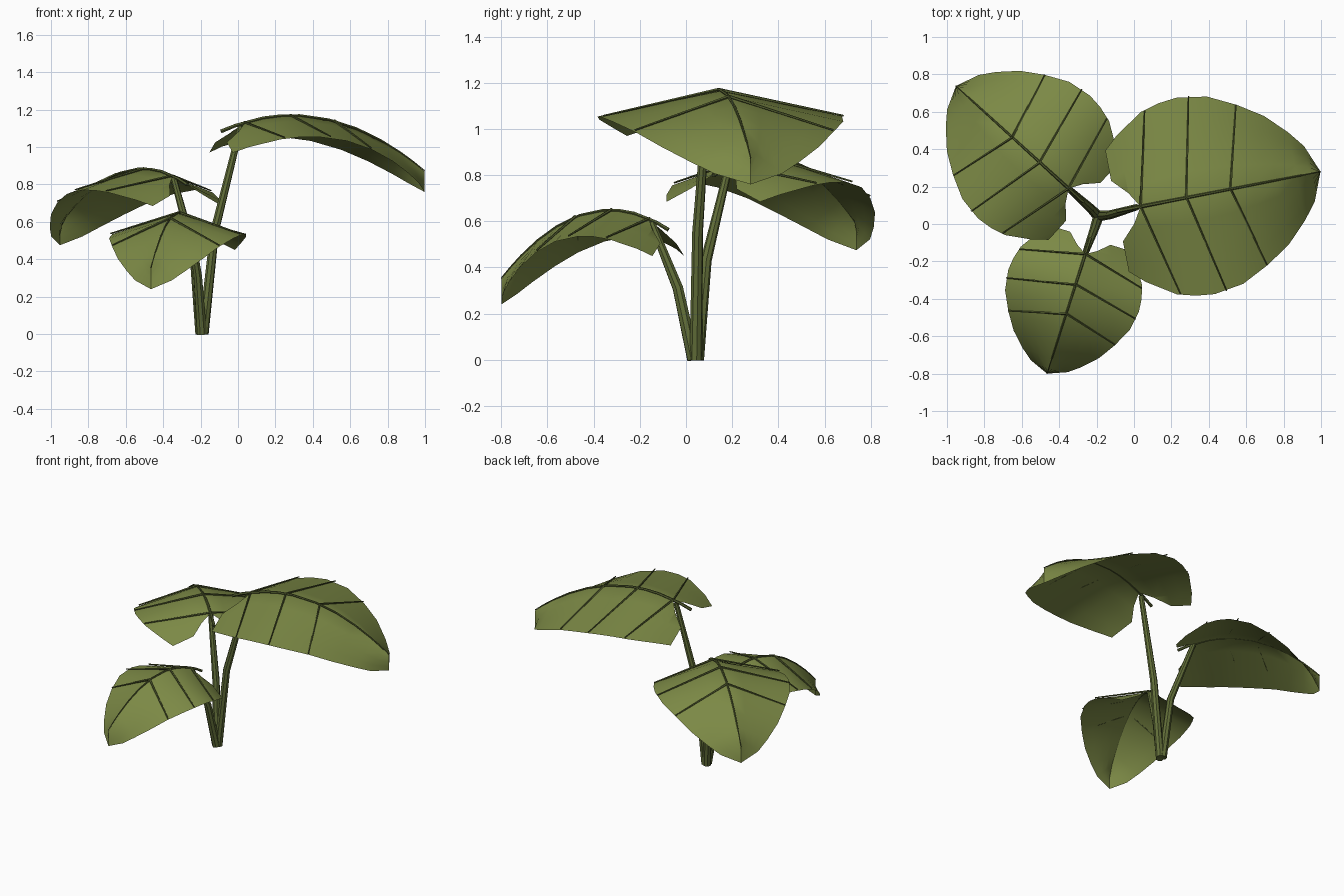
import bpy, bmesh, math
from mathutils import Vector

if "Cube" in bpy.data.objects:
    bpy.data.objects.remove(bpy.data.objects["Cube"])


def material(name, rgb):
    m = bpy.data.materials.new(name)
    m.diffuse_color = (*rgb, 1)
    m.use_nodes = True
    m.node_tree.nodes["Principled BSDF"].inputs["Base Color"].default_value = m.diffuse_color
    return m


LEAF = material("leaf_green", (0.20, 0.25, 0.06))
VEIN = material("vein_green", (0.09, 0.115, 0.03))
STEM = material("stem_green", (0.12, 0.155, 0.04))

# Half outline of a unit leaf: (distance along midrib, half width)
OUTLINE = [(-.128, .33), (-.05, .40), (.1, .497), (.2, .524), (.3, .535), (.46, .51),
           (.61, .435), (.74, .35), (.85, .24), (.92, .15), (.98, 0)]
COLS = [i / 4 for i in range(-4, 5)]
DROOP = 0.11


def finish(bm, name, mat):
    me = bpy.data.meshes.new(name)
    bm.to_mesh(me)
    bm.free()
    me.materials.append(mat)
    ob = bpy.data.objects.new(name, me)
    bpy.context.collection.objects.link(ob)
    bpy.context.view_layer.objects.active = ob
    ob.select_set(True)
    bpy.ops.object.shade_smooth_by_angle(angle=math.radians(30))
    ob.select_set(False)


def tube(bm, pts, radii, sides):
    pts = [Vector(p) for p in pts]
    rings = []
    for i, p in enumerate(pts):
        t = (pts[min(i + 1, len(pts) - 1)] - pts[max(i - 1, 0)]).normalized()
        q = t.to_track_quat('Z', 'Y')
        rings.append([bm.verts.new(p + q @ Vector((radii[i] * math.cos(a), radii[i] * math.sin(a), 0)))
                      for a in (2 * math.pi * k / sides for k in range(sides))])
    for a, b in zip(rings, rings[1:]):
        for k in range(sides):
            n = (k + 1) % sides
            bm.faces.new((a[k], a[n], b[n], b[k]))
    bm.faces.new(rings[0][::-1])
    bm.faces.new(rings[-1])


def build_leaf(name, attach, tip, peak, stem):
    a, t = Vector(attach), Vector(tip)
    scale = (t - a).length / .98
    d = (t - a).normalized()
    n = Vector((-d.y, d.x))

    # Arched midrib height, sides falling evenly to the rim
    def place(s, w, v, lift=0):
        p = a + (d * s + n * w) * scale
        return Vector((p.x, p.y, peak - .57 * (s - .26) ** 2 - DROOP * abs(v) + lift))

    # Blade with a notch at the base
    bm = bmesh.new()
    rows = []
    for s, w in OUTLINE:
        row = []
        for v in COLS:
            notch = -.128 * max(0, abs(w * v) - .03) / .135
            row.append(bm.verts.new(place(max(s, notch) if s < 0 else s, w * v, v)))
        rows.append(row)
    for r0, r1 in zip(rows, rows[1:]):
        for j in range(len(COLS) - 1):
            bm.faces.new((r0[j], r1[j], r1[j + 1], r0[j + 1]))
    bmesh.ops.remove_doubles(bm, verts=bm.verts, dist=1e-4)
    bmesh.ops.recalc_face_normals(bm, faces=bm.faces)
    if sum(f.normal.z for f in bm.faces) < 0:
        bmesh.ops.reverse_faces(bm, faces=bm.faces)
    finish(bm, name + "_blade", LEAF)

    # Midrib and three pairs of side veins
    bm = bmesh.new()
    ribs = [p[0] for p in OUTLINE]
    tube(bm, [place(s, 0, 0, .004) for s in ribs],
         [(.011 - .008 * i / (len(ribs) - 1)) * (.4 + .6 * scale) for i in range(len(ribs))], 6)
    for s0, s1, w in ((.0, .12, .50), (.25, .365, .53), (.49, .605, .437)):
        for side in (-1, 1):
            tube(bm, [place(s0, 0, 0, .006), place(s1, w * side, 1, .008)], [.007, .004], 5)
    finish(bm, name + "_veins", VEIN)

    # Bent stalk
    bm = bmesh.new()
    tube(bm, stem, [.028, .024, .017], 8)
    finish(bm, name + "_stalk", STEM)


build_leaf("large_leaf", (.035, .093), (.997, .28), 1.165,
           [(-.185, .043, 0), (-.125, .05, .55), (.015, .09, 1.11)])
build_leaf("middle_leaf", (-.35, .19), (-.952, .738), .88,
           [(-.2, .05, 0), (-.235, .087, .43), (-.345, .185, .835)])
build_leaf("small_leaf", (-.26, -.16), (-.465, -.80), .645,
           [(-.193, .032, 0), (-.215, -.035, .31), (-.258, -.15, .595)])
